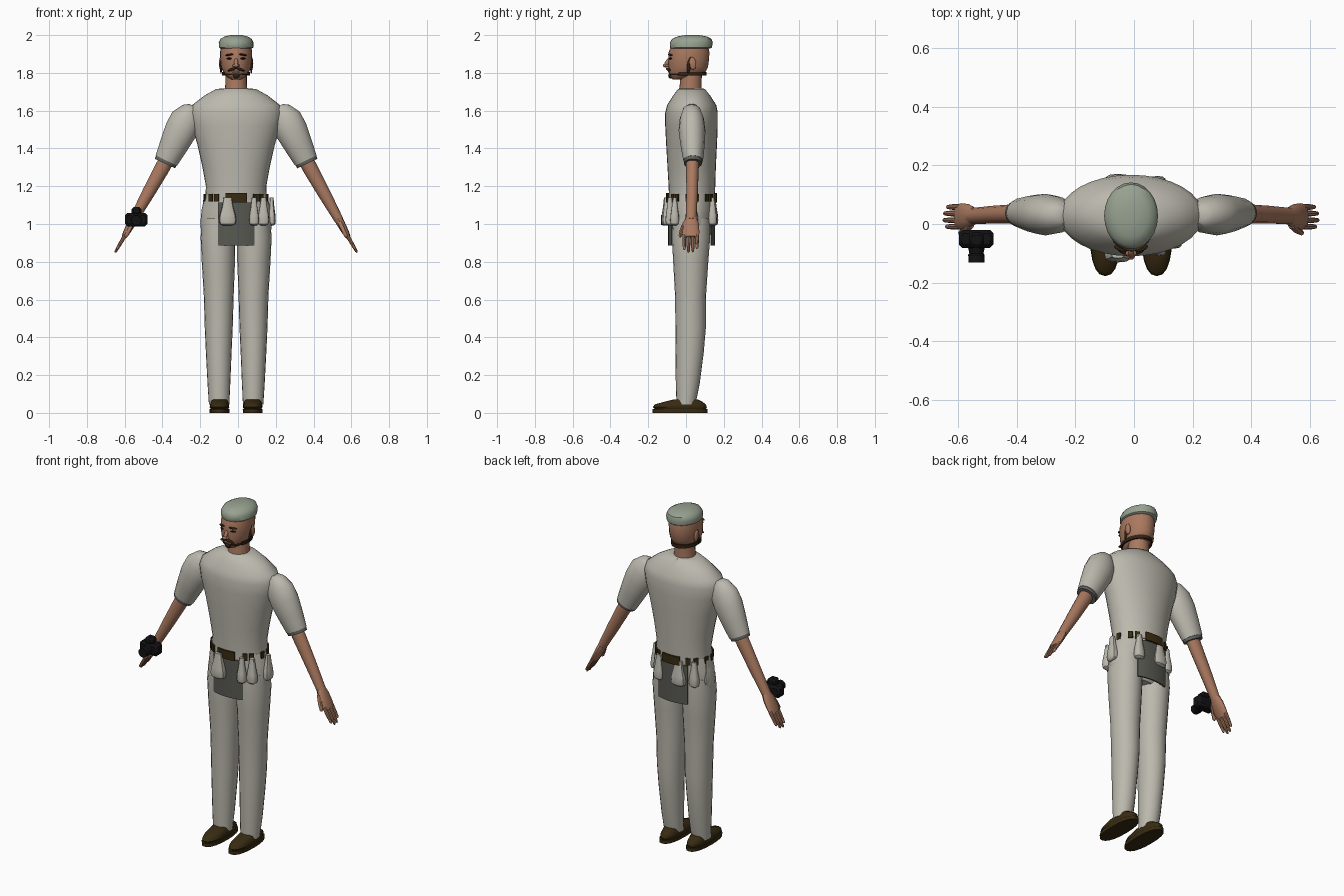
import bpy, bmesh, math
from mathutils import Vector, Matrix

if "Cube" in bpy.data.objects:
    bpy.data.objects.remove(bpy.data.objects["Cube"])

CX = -0.01  # body centre line
X, Y, Z = Vector((1, 0, 0)), Vector((0, 1, 0)), Vector((0, 0, 1))


def material(name, rgb):
    m = bpy.data.materials.new(name)
    m.diffuse_color = (*rgb, 1)
    m.use_nodes = True
    m.node_tree.nodes["Principled BSDF"].inputs["Base Color"].default_value = m.diffuse_color
    return m


CLOTH = material("pale_cloth", (0.50, 0.485, 0.42))
SKIN = material("skin", (0.40, 0.19, 0.115))
CAP = material("sage_cap", (0.31, 0.36, 0.28))
LEATHER = material("dark_leather", (0.04, 0.024, 0.006))
FLAP = material("charcoal_flap", (0.10, 0.10, 0.085))
CUFF = material("grey_cuff", (0.12, 0.125, 0.11))
BLACK = material("black", (0.006, 0.006, 0.007))
HAIR = material("dark_hair", (0.03, 0.015, 0.007))


def finish(name, bm, mat, angle=40):
    bmesh.ops.recalc_face_normals(bm, faces=bm.faces)
    me = bpy.data.meshes.new(name)
    bm.to_mesh(me)
    bm.free()
    ob = bpy.data.objects.new(name, me)
    bpy.context.collection.objects.link(ob)
    me.materials.append(mat)
    bpy.ops.object.select_all(action='DESELECT')
    ob.select_set(True)
    bpy.context.view_layer.objects.active = ob
    bpy.ops.object.shade_smooth_by_angle(angle=math.radians(angle))
    return ob


def loft(name, rows, mat, u=X, v=Y, n=20, power=1.0):
    """Skin elliptical rings; each row is (centre, radius along u, radius along v)."""
    bm = bmesh.new()
    rings = []
    for c, ru, rv in rows:
        ring = []
        for i in range(n):
            a = 2 * math.pi * i / n
            ca, sa = math.cos(a), math.sin(a)
            p = Vector(c) + u * ru * math.copysign(abs(ca) ** power, ca) \
                + v * rv * math.copysign(abs(sa) ** power, sa)
            ring.append(bm.verts.new(p))
        rings.append(ring)
    for a, b in zip(rings, rings[1:]):
        for i in range(n):
            bm.faces.new((a[i], a[(i + 1) % n], b[(i + 1) % n], b[i]))
    bm.faces.new(rings[0])
    bm.faces.new(rings[-1])
    return finish(name, bm, mat)


def upright(name, rows, mat, **kw):
    """Vertical loft; each row is (z, x, y_front, y_back, half width)."""
    return loft(name, [((x, (f + b) / 2, z), w, (b - f) / 2) for z, x, f, b, w in rows], mat, **kw)


def ball(name, loc, size, mat, rot=(0, 0, 0), seg=14):
    bm = bmesh.new()
    m = Matrix.Translation(loc)
    for ang, ax in zip(rot, "XYZ"):
        m = m @ Matrix.Rotation(math.radians(ang), 4, ax)
    m = m @ Matrix.Diagonal((*size, 1))
    bmesh.ops.create_uvsphere(bm, u_segments=seg, v_segments=8, radius=1, matrix=m)
    return finish(name, bm, mat)


def box(name, lo, hi, mat, bevel=0.008):
    bm = bmesh.new()
    lo, hi = Vector(lo), Vector(hi)
    m = Matrix.Translation((lo + hi) / 2) @ Matrix.Diagonal((*(hi - lo), 1))
    bmesh.ops.create_cube(bm, size=1, matrix=m)
    bmesh.ops.bevel(bm, geom=bm.edges[:], offset=bevel, segments=1, affect='EDGES')
    return finish(name, bm, mat)


def band(name, a0, a1, z0, z1, cy, rx, ry, mat, thick=0.008, n=12):
    """Curved strip following an ellipse around the body between two angles."""
    bm = bmesh.new()
    cols = []
    for i in range(n + 1):
        a = math.radians(a0 + (a1 - a0) * i / n)
        cols.append([bm.verts.new((CX + (rx + t) * math.cos(a), cy + (ry + t) * math.sin(a), z))
                     for t, z in ((0, z0), (thick, z0), (thick, z1), (0, z1))])
    for p, q in zip(cols, cols[1:]):
        for k in range(4):
            bm.faces.new((p[k], p[(k + 1) % 4], q[(k + 1) % 4], q[k]))
    bm.faces.new(cols[0])
    bm.faces.new(cols[-1])
    return finish(name, bm, mat)


# Shirt and hips
upright("shirt", [(1.13, CX, -.09, .152, .163), (1.2, CX, -.092, .155, .16), (1.3, CX, -.098, .158, .178),
                  (1.42, CX, -.105, .164, .205), (1.52, CX, -.11, .168, .235), (1.59, CX, -.11, .168, .246),
                  (1.63, CX, -.10, .16, .232), (1.68, CX, -.068, .128, .168), (1.715, CX, -.042, .10, .105),
                  (1.718, CX, -.03, .085, .06)], CLOTH, n=32)
upright("trouser_hips", [(.9, CX, -.05, .10, .15), (.94, CX, -.075, .128, .182), (1.0, CX, -.08, .138, .19),
                         (1.08, CX, -.084, .146, .182), (1.15, CX, -.085, .146, .165)], CLOTH, n=32)

# Belt pieces and hanging flaps
for side, a in (("front", -90), ("back", 90)):
    band(side + "_buckle", a - 18, a + 18, 1.115, 1.165, .03, .175, .125, LEATHER, .01)
    band(side + "_flap", a - 31, a + 31, .885, 1.115, .03, .18, .116, FLAP)
for i, a in enumerate((-52, -38, -10, 12, 40, 55, 125, 142, 168, 190, 217, 232)):
    band("belt_loop_%d" % i, a - 5, a + 5, 1.12, 1.16, .03, .165, .123, LEATHER, n=3)

# Pouches: narrow neck, wide rounded base
for i, (x, y, w, d) in enumerate(((-.055, -.105, .046, .026), (.085, -.085, .026, .024),
                                  (.135, -.06, .03, .024), (.178, .03, .022, .035),
                                  (-.055, .145, .044, .026), (.08, .14, .03, .024),
                                  (-.135, .115, .028, .024), (-.175, .05, .018, .03))):
    rows = [(z, x, y - d * k, y + d * k, w * k)
            for z, k in ((.992, .5), (1.0, .88), (1.02, 1), (1.05, .9), (1.09, .65), (1.14, .45))]
    upright("pouch_%d" % i, rows, CLOTH, n=12, power=.7)

for s, side in ((-1, "right"), (1, "left")):
    # Legs
    leg = [(.045, .09, -.05, .05, .054), (.15, .091, -.054, .072, .06), (.32, .092, -.056, .094, .068),
           (.45, .092, -.056, .105, .074), (.62, .092, -.058, .106, .079), (.8, .094, -.068, .118, .088),
           (.93, .096, -.075, .128, .092), (1.03, .095, -.07, .125, .085)]
    upright(side + "_leg", [(z, CX + s * x, f, b, w) for z, x, f, b, w in leg], CLOTH)
    # Shoes
    sx = CX + s * .088
    upright(side + "_sole", [(0, sx, -.178, .115, .052), (.02, sx, -.178, .115, .053)], LEATHER, power=.85)
    upright(side + "_shoe", [(.02, sx, -.165, .105, .046), (.03, sx, -.176, .11, .052),
                             (.045, sx, -.165, .105, .05), (.06, sx, -.11, .085, .045),
                             (.072, sx, -.06, .06, .04)], LEATHER, power=.9)

    # Arm pieces run along a slanted line
    def limb(name, start, end, rows, mat, **kw):
        a, b = Vector((CX + s * start[0], 0, start[1])), Vector((CX + s * end[0], 0, end[1]))
        u = (b - a).normalized().cross(Y)
        loft(side + name, [(a.lerp(b, t) + Y * y, ru, rv) for t, y, ru, rv in rows], mat, u=u, **kw)

    limb("_sleeve", (.235, 1.615), (.372, 1.33),
         [(-.04, .03, .02, .025), (.02, .03, .05, .045), (.2, .031, .083, .064), (.42, .032, .086, .071),
          (.7, .035, .075, .064), (.98, .038, .063, .052)], CLOTH, n=16)
    limb("_cuff", (.362, 1.352), (.377, 1.32), [(0, .037, .062, .051), (1, .037, .059, .048)], CUFF, n=16)
    limb("_forearm", (.345, 1.38), (.545, 1.02),
         [(0, .035, .04, .036), (.25, .034, .04, .034), (.6, .032, .034, .031), (1, .027, .024, .028)], SKIN, n=14)
    limb("_palm", (.538, 1.032), (.594, .93),
         [(0, .027, .023, .03), (.3, .026, .022, .042), (.75, .025, .018, .046), (1, .025, .013, .042)], SKIN, n=12)
    for i, (y, ln) in enumerate(((-.009, .85), (.013, 1), (.036, .97), (.058, .78))):
        limb("_finger_%d" % i, (.585, .945), (.585 + .056 * ln, .945 - .096 * ln),
             [(0, y, .011, .0105), (.6, y, .009, .0095), (.93, y, .007, .007), (1, y, .003, .003)], SKIN, n=8)
    limb("_thumb", (.548, 1.01), (.585, .93),
         [(0, -.004, .014, .012), (.5, -.022, .012, .011), (.9, -.03, .01, .009), (1, -.03, .004, .004)], SKIN, n=8)

    # Paired face parts
    ball(side + "_ear", (CX + s * .082, .035, 1.85), (.009, .019, .034), SKIN, (8, 0, 0))
    ball(side + "_sideburn", (CX + s * .08, .017, 1.845), (.007, .011, .05), HAIR, (-8, 0, 0))
    ball(side + "_brow", (CX + s * .036, -.084, 1.896), (.024, .009, .005), HAIR, (0, s * 8, s * 22))
    ball(side + "_eye", (CX + s * .036, -.083, 1.876), (.015, .008, .005), BLACK, (0, 0, s * 22))
    ball(side + "_moustache", (CX + s * .021, -.094, 1.819), (.026, .01, .007), HAIR, (0, s * 20, s * 15))
    ball(side + "_nostril", (CX + s * .01, -.1, 1.838), (.009, .01, .008), SKIN)

# Neck, head and face
upright("neck", [(1.69, CX, -.04, .085, .062), (1.74, CX, -.033, .082, .057), (1.81, CX, -.03, .085, .056)], SKIN)
upright("head", [(1.765, CX, -.07, .01, .024), (1.78, CX, -.083, .07, .05), (1.80, CX, -.09, .1, .067),
                 (1.83, CX, -.093, .116, .079), (1.87, CX, -.094, .122, .084), (1.91, CX, -.092, .124, .085),
                 (1.95, CX, -.075, .115, .078)], SKIN, n=24)
ball("nose", (CX, -.1, 1.853), (.011, .012, .027), SKIN, (-28, 0, 0))
ball("nose_tip", (CX, -.109, 1.839), (.013, .013, .01), SKIN)
ball("lips", (CX, -.089, 1.806), (.022, .007, .005), SKIN)
ball("goatee", (CX, -.082, 1.785), (.018, .012, .015), HAIR)
band("chin_strap", -150, -30, 1.788, 1.797, .005, .061, .086, HAIR, n=16)
band("nape_hair", -30, 210, 1.785, 1.806, .009, .066, .092, HAIR, n=24)

# Cap
upright("cap", [(1.93, CX, -.083, .13, .084), (1.935, CX, -.086, .137, .091), (1.96, CX, -.086, .142, .092),
                (1.98, CX, -.074, .135, .083), (1.993, CX, -.045, .11, .06), (2.0, CX, -.005, .07, .03)],
        CAP, n=24)

# Hand-held camera
box("camera_body", (-.598, -.082, .988), (-.48, -.02, 1.058), BLACK, .012)
box("camera_viewfinder", (-.563, -.08, 1.05), (-.512, -.028, 1.09), BLACK, .01)
loft("camera_lens", [((-.538, y, 1.02), r, r) for y, r in ((-.075, .03), (-.1, .024), (-.105, .028), (-.132, .027))],
     BLACK, u=X, v=Z, n=14)
